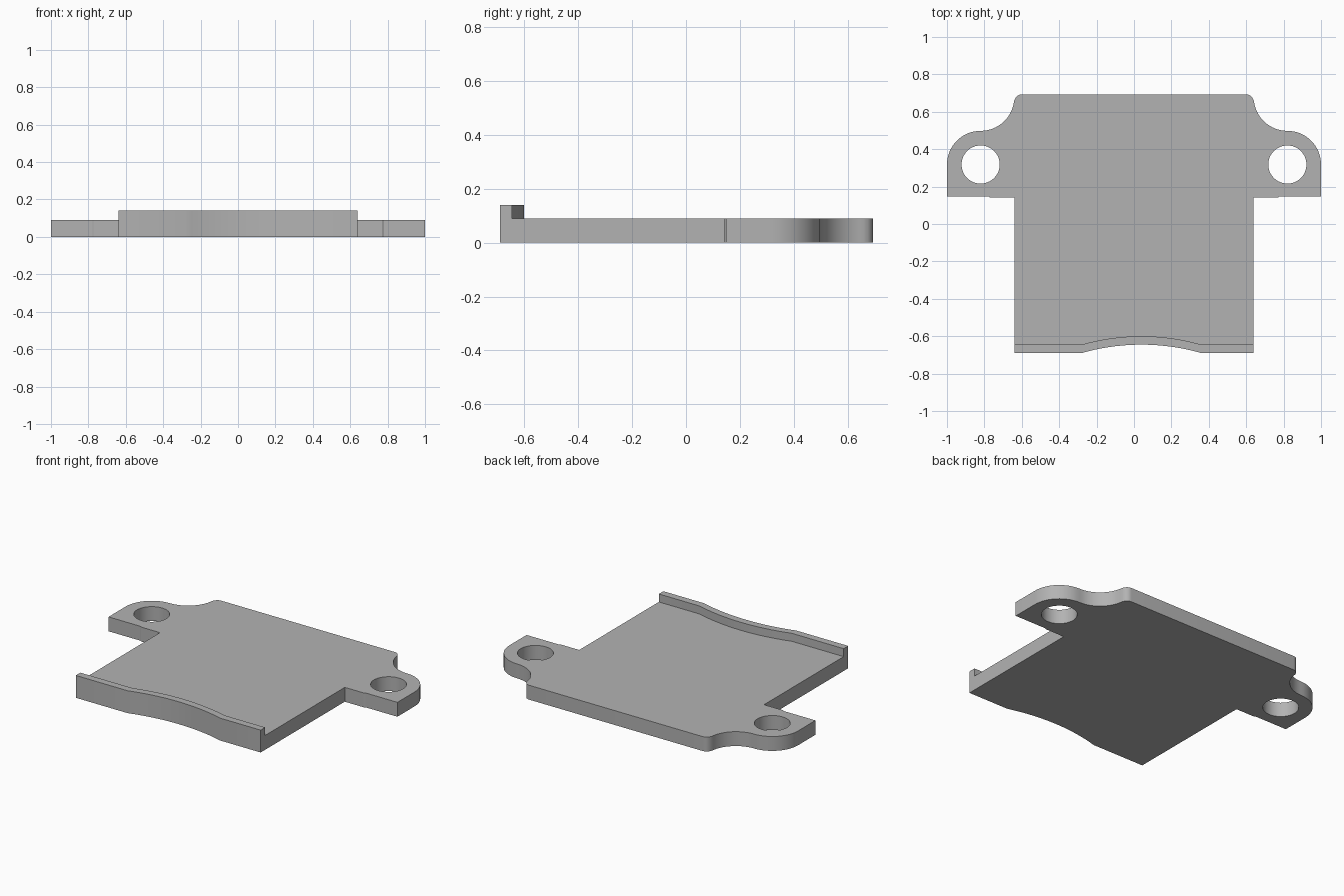
import bpy, bmesh
from math import cos, sin, pi, radians, asin

cube = bpy.data.objects.get("Cube")
if cube:
    bpy.data.objects.remove(cube, do_unlink=True)

grey = bpy.data.materials.new("plain grey")
grey.use_nodes = True
colour = (0.45, 0.45, 0.45, 1)
grey.diffuse_color = colour
grey.node_tree.nodes["Principled BSDF"].inputs["Base Color"].default_value = colour

PLATE, RIB = 0.09, 0.14


def arc(cx, cy, r, a0, a1, n=16):
    steps = [radians(a0 + (a1 - a0) * i / n) for i in range(n + 1)]
    return [(cx + r * cos(a), cy + r * sin(a)) for a in steps]


def prism(name, outline, z0, z1):
    bm = bmesh.new()
    face = bm.faces.new([bm.verts.new((x, y, z0)) for x, y in outline])
    top = bmesh.ops.extrude_face_region(bm, geom=[face])["geom"]
    moved = [v for v in top if isinstance(v, bmesh.types.BMVert)]
    bmesh.ops.translate(bm, vec=(0, 0, z1 - z0), verts=moved)
    bmesh.ops.recalc_face_normals(bm, faces=bm.faces)
    mesh = bpy.data.meshes.new(name)
    bm.to_mesh(mesh)
    bm.free()
    mesh.materials.append(grey)
    ob = bpy.data.objects.new(name, mesh)
    bpy.context.collection.objects.link(ob)
    return ob


def front_edge(y):
    # Shallow off-centre scoop in a straight edge, listed left to right
    r, half = 1.16, 0.32
    a = asin(half / r) * 180 / pi
    return [(-0.64, y)] + arc(0.04, y + 0.045 - r, r, 90 + a, 90 - a, 20) + [(0.64, y)]


# Right half of the outline: ear, concave neck and rounded rear corner
side = [(0.64, 0.142), (0.77, 0.142), (0.78, 0.148), (1, 0.148)]
side += arc(0.82, 0.318, 0.18, 0, 90)
side += arc(0.82, 0.678, 0.18, 270, 186)[1:]
side += arc(0.6, 0.653, 0.04, 20, 90, 6)
mirrored = [(-x, y) for x, y in reversed(side)]
plate = prism("mounting_plate", front_edge(-0.69) + side + mirrored, 0, RIB)

# Cutters: everything above the plate behind the lip, and two screw holes
behind_lip = front_edge(-0.645)
behind_lip[0], behind_lip[-1] = (-1.2, -0.645), (1.2, -0.645)
cutters = [prism("lip_cutter", behind_lip + [(1.2, 1), (-1.2, 1)], PLATE, 0.3)]
for s in (-1, 1):
    hole = arc(s * 0.82, 0.318, 0.102, 0, 360, 48)[:-1]
    cutters.append(prism("hole_cutter", hole, -0.1, 0.3))

for cutter in cutters:
    cutter.hide_render = True
    mod = plate.modifiers.new("cut", 'BOOLEAN')
    mod.operation, mod.solver, mod.object = 'DIFFERENCE', 'EXACT', cutter

# Bake the cuts and drop the cutters
bpy.context.view_layer.update()
baked = bpy.data.meshes.new_from_object(
    plate.evaluated_get(bpy.context.evaluated_depsgraph_get()))
plate.modifiers.clear()
plate.data = baked
for cutter in cutters:
    bpy.data.objects.remove(cutter, do_unlink=True)

bpy.ops.object.select_all(action='DESELECT')
plate.select_set(True)
bpy.context.view_layer.objects.active = plate
bpy.ops.object.shade_smooth_by_angle(angle=radians(30))
